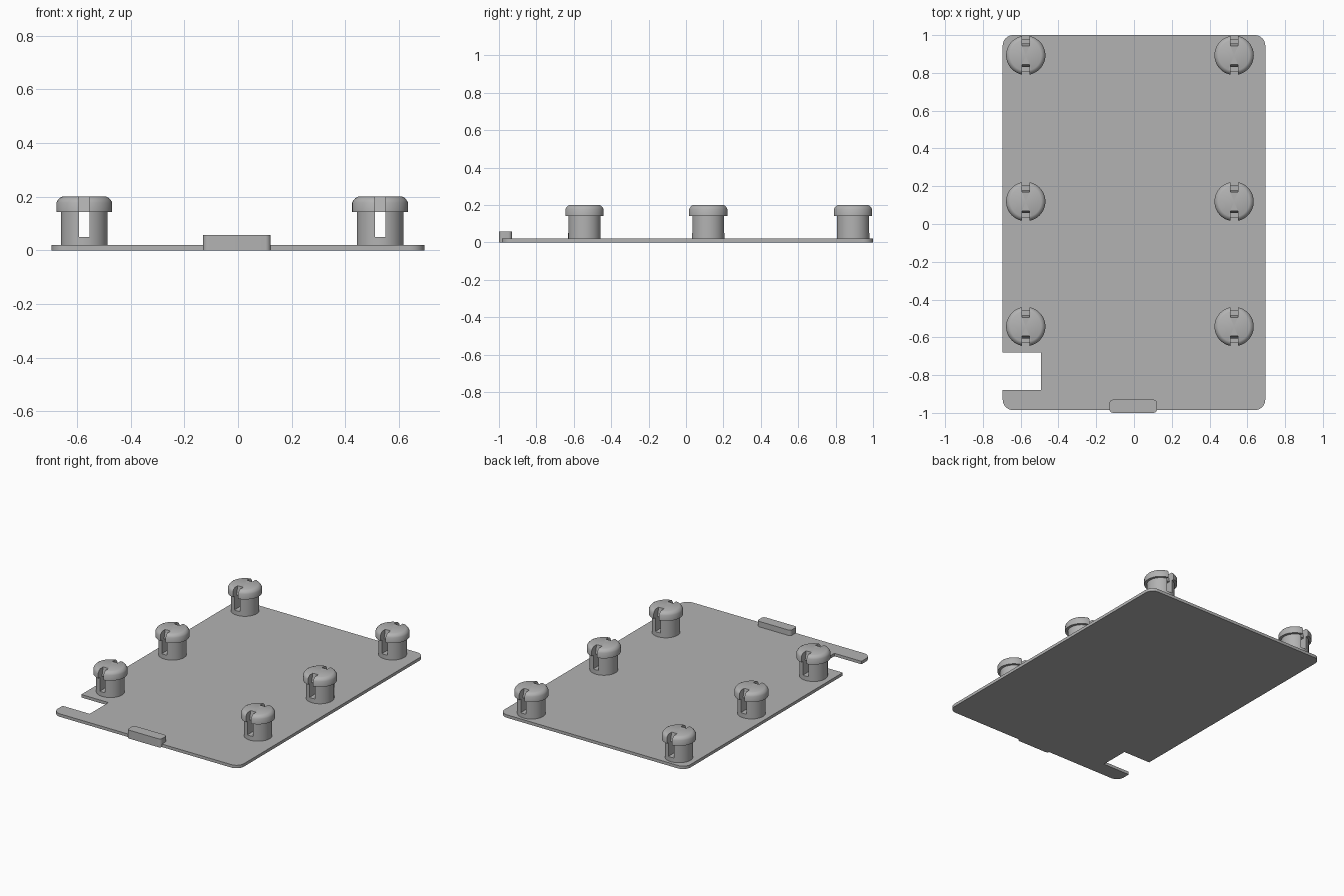
import bpy, bmesh, math
from mathutils import Vector

cube = bpy.data.objects.get("Cube")
if cube:
    bpy.data.objects.remove(cube, do_unlink=True)

grey = bpy.data.materials.new("matte grey")
grey.use_nodes = True
colour = (0.45, 0.45, 0.45, 1)
grey.diffuse_color = colour
grey.node_tree.nodes["Principled BSDF"].inputs["Base Color"].default_value = colour


def make_object(name, bm):
    bmesh.ops.recalc_face_normals(bm, faces=bm.faces)
    mesh = bpy.data.meshes.new(name)
    bm.to_mesh(mesh)
    bm.free()
    mesh.materials.append(grey)
    obj = bpy.data.objects.new(name, mesh)
    bpy.context.collection.objects.link(obj)
    return obj


def smooth(obj):
    bpy.ops.object.select_all(action="DESELECT")
    obj.select_set(True)
    bpy.context.view_layer.objects.active = obj
    bpy.ops.object.shade_smooth_by_angle(angle=math.radians(30))


def extrude(bm, points, z0, z1):
    """Raise a flat outline into a solid."""
    face = bm.faces.new([bm.verts.new((x, y, z0)) for x, y in points])
    result = bmesh.ops.extrude_face_region(bm, geom=[face])
    top = [v for v in result["geom"] if isinstance(v, bmesh.types.BMVert)]
    bmesh.ops.translate(bm, verts=top, vec=(0, 0, z1 - z0))


def rounded_rect(x0, x1, y0, y1, r, steps=8):
    """Counter-clockwise outline, starting at the right back corner."""
    points = []
    corners = [(x1 - r, y1 - r), (x0 + r, y1 - r), (x0 + r, y0 + r), (x1 - r, y0 + r)]
    for i, (cx, cy) in enumerate(corners):
        for k in range(steps + 1):
            a = math.pi / 2 * (i + k / steps)
            points.append((cx + r * math.cos(a), cy + r * math.sin(a)))
    return points


# Base plate, with a square notch let into its right edge
outline = rounded_rect(-0.695, 0.695, -0.985, 1.0, 0.055)
notch = [(-0.695, -0.68), (-0.492, -0.68), (-0.492, -0.88), (-0.695, -0.88)]
outline[18:18] = notch
bm = bmesh.new()
extrude(bm, outline, 0, 0.02)
smooth(make_object("base_plate", bm))

# Front latch tab
bm = bmesh.new()
extrude(bm, rounded_rect(-0.13, 0.122, -1.0, -0.93, 0.02), 0, 0.057)
smooth(make_object("front_tab", bm))

# Post: a shaft and a rounded, overhanging head, turned from one profile
profile = [(0, 0.01), (0.087, 0.01), (0.087, 0.142), (0.104, 0.142), (0.104, 0.178),
           (0.099, 0.187), (0.092, 0.195), (0.082, 0.2), (0, 0.2)]
bm = bmesh.new()
verts = [bm.verts.new((r, 0, z)) for r, z in profile]
edges = [bm.edges.new(pair) for pair in zip(verts, verts[1:])]
bmesh.ops.spin(bm, geom=verts + edges, cent=(0, 0, 0), axis=(0, 0, 1),
               angle=math.tau, steps=48)
bmesh.ops.remove_doubles(bm, verts=bm.verts, dist=0.0005)
post = make_object("post", bm)

# Slot through the shaft, opening into a sloped notch on both sides of the head
side = [(-0.15, 0.05), (0.15, 0.05), (0.15, 0.25), (0.038, 0.25),
        (0.062, 0.142), (-0.062, 0.142), (-0.038, 0.25), (-0.15, 0.25)]
bm = bmesh.new()
face = bm.faces.new([bm.verts.new((-0.02, y, z)) for y, z in side])
result = bmesh.ops.extrude_face_region(bm, geom=[face])
bmesh.ops.translate(bm, vec=(0.04, 0, 0),
                    verts=[v for v in result["geom"] if isinstance(v, bmesh.types.BMVert)])
cutter = make_object("slot_cutter", bm)
cutter.hide_render = True

slot = post.modifiers.new("slot", "BOOLEAN")
slot.operation = "DIFFERENCE"
slot.solver = "EXACT"
slot.object = cutter
bpy.context.view_layer.objects.active = post
bpy.ops.object.modifier_apply(modifier=slot.name)
bpy.data.objects.remove(cutter, do_unlink=True)
smooth(post)

# Three posts along each long side
for side_name, x in (("right", -0.573), ("left", 0.53)):
    for row, y in (("front", -0.543), ("middle", 0.119), ("back", 0.893)):
        copy = post.copy()
        copy.name = f"{row}_{side_name}_post"
        copy.location = Vector((x, y, 0))
        bpy.context.collection.objects.link(copy)
bpy.data.objects.remove(post, do_unlink=True)
